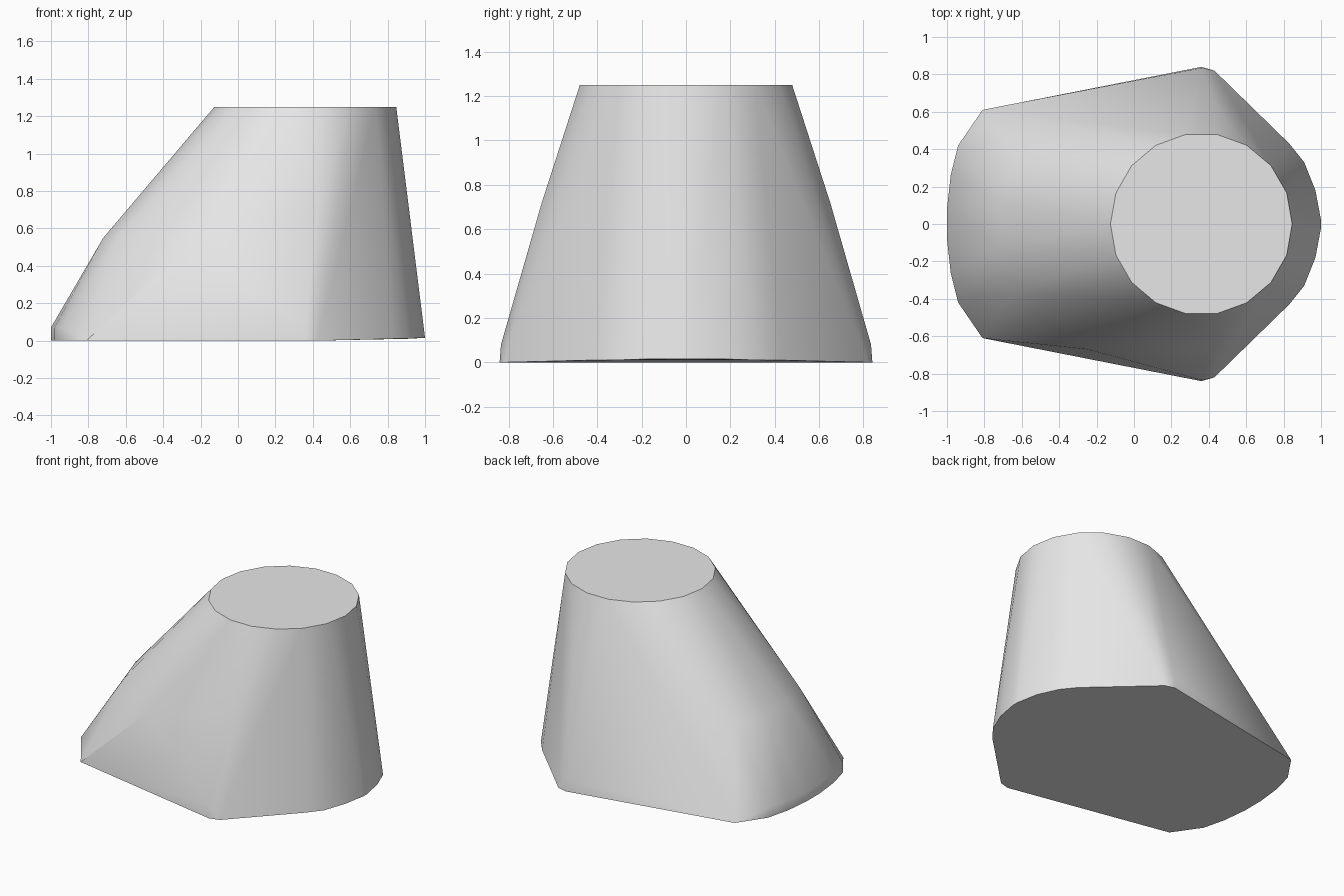
import bpy, bmesh, math

cube = bpy.data.objects.get("Cube")
if cube:
    bpy.data.objects.remove(cube, do_unlink=True)

grey = bpy.data.materials.new("plain grey")
grey.use_nodes = True
grey.diffuse_color = (0.8, 0.8, 0.8, 1)
grey.node_tree.nodes["Principled BSDF"].inputs["Base Color"].default_value = (0.8, 0.8, 0.8, 1)


def mirrored(points):
    """Each point together with its copy across the y = 0 plane."""
    return [(x, s * y, z) for x, y, z in points for s in (1, -1)]


# Round flat top
SIDES = 18
points = []
for i in range(SIDES):
    a = math.pi + 2 * math.pi * i / SIDES
    points.append((0.36 + 0.486 * math.cos(a), 0.486 * math.sin(a), 1.25))

# Footprint: blunt toe, wide corners, rounded heel that lifts slightly
toe = [(-1.0, 0.08), (-0.98, 0.26), (-0.94, 0.42)]
points += mirrored([(x, y, z) for x, y in toe for z in (0, 0.07)])
points += mirrored([(-0.81, 0.61, 0), (0.36, 0.84, 0), (0.43, 0.82, 0),
                    (0.83, 0.43, 0.01), (0.91, 0.33, 0.01),
                    (0.97, 0.18, 0.015), (1.0, 0.02, 0.015)])

# Bulges on the sloping toe and the flanks
points += mirrored([(-0.72, 0.12, 0.55), (-0.64, 0.36, 0.55),
                    (0.43, 0.65, 0.72), (0.36, 0.834, 0.08)])
points.append((-0.25, -0.67, 0.52))

# Wrap the outline points in one tight skin
bm = bmesh.new()
for p in points:
    bm.verts.new(p)
hull = bmesh.ops.convex_hull(bm, input=bm.verts[:])
loose = {g for g in hull["geom_interior"] + hull["geom_unused"]
         if isinstance(g, bmesh.types.BMVert)}
bmesh.ops.delete(bm, geom=list(loose), context="VERTS")
bmesh.ops.dissolve_limit(bm, angle_limit=math.radians(1),
                         verts=bm.verts[:], edges=bm.edges[:])
bmesh.ops.recalc_face_normals(bm, faces=bm.faces[:])

mesh = bpy.data.meshes.new("slanted_block")
bm.to_mesh(mesh)
bm.free()
mesh.materials.append(grey)
block = bpy.data.objects.new("slanted_block", mesh)
bpy.context.collection.objects.link(block)

# Smooth sides with crisp rims
bpy.ops.object.select_all(action="DESELECT")
block.select_set(True)
bpy.context.view_layer.objects.active = block
bpy.ops.object.shade_smooth_by_angle(angle=math.radians(30))
